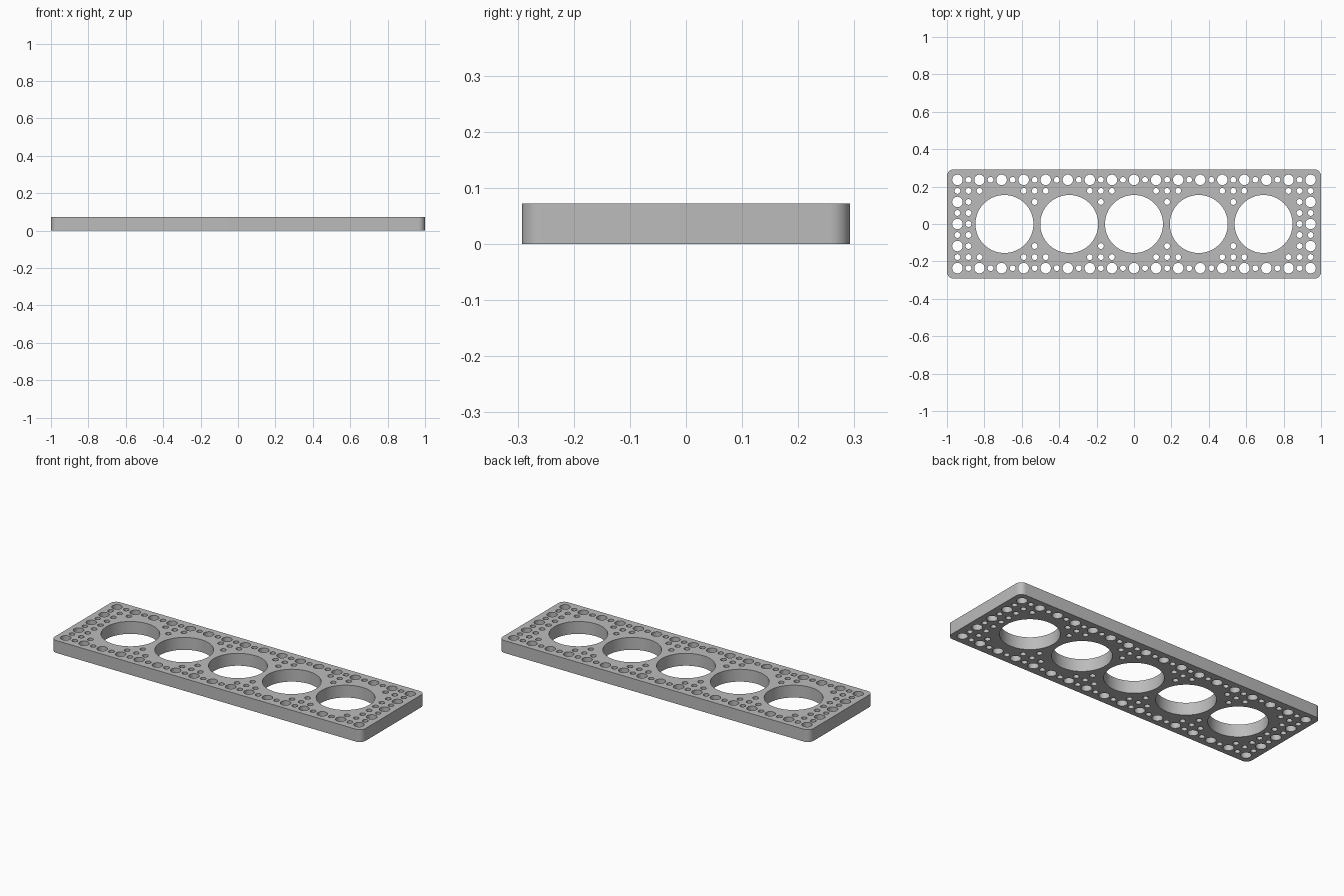
import bpy, bmesh
from math import sin, cos, pi, radians

cube = bpy.data.objects.get("Cube")
if cube:
    bpy.data.objects.remove(cube, do_unlink=True)

HALF_X, HALF_Y, HEIGHT, CORNER = 1.0, 0.292, 0.072, 0.036
PITCH = 0.059          # spacing of the hole grid
BIG_R, PEG_R, PIN_R = 0.155, 0.028, 0.0155

grey = bpy.data.materials.new("plain grey")
grey.use_nodes = True
colour = (0.5, 0.5, 0.5, 1)
grey.diffuse_color = colour
grey.node_tree.nodes["Principled BSDF"].inputs["Base Color"].default_value = colour


def arc(x, y, r, start, sweep, n):
    return [(x + r * cos(start + sweep * k / n), y + r * sin(start + sweep * k / n))
            for k in range(n + 1)]


def add_loop(bm, points):
    verts = [bm.verts.new((x, y, 0)) for x, y in points]
    for a, b in zip(verts, verts[1:] + verts[:1]):
        bm.edges.new((a, b))


def add_hole(bm, x, y, r, n):
    add_loop(bm, arc(x, y, r, 0, 2 * pi, n)[:-1])


bm = bmesh.new()

# Rounded rectangular outline
outline = []
for k, (sx, sy) in enumerate([(1, 1), (-1, 1), (-1, -1), (1, -1)]):
    outline += arc(sx * (HALF_X - CORNER), sy * (HALF_Y - CORNER), CORNER, k * pi / 2, pi / 2, 10)
add_loop(bm, outline)

# Five large round openings
for k in range(-2, 3):
    add_hole(bm, k * 0.3463, 0, BIG_R, 64)

# Border of alternating wide and narrow holes, with narrow holes between openings
for i in range(-16, 17):
    for j in range(-4, 5):
        col, row = abs(i), abs(j)
        border = col == 16 or row == 4
        narrow = (col == 15
                  or row == 3 and col in (2, 3, 4, 8, 9, 10, 14)
                  or row == 2 and col in (3, 9))
        if border and i % 2 == 0 and j % 2 == 0:
            add_hole(bm, i * PITCH, j * PITCH, PEG_R, 32)
        elif border or narrow:
            add_hole(bm, i * PITCH, j * PITCH, PIN_R, 24)

# Fill the perforated sheet and raise it into a solid plate
bmesh.ops.triangle_fill(bm, use_beauty=True, use_dissolve=False, edges=bm.edges[:])
raised = bmesh.ops.extrude_face_region(bm, geom=bm.faces[:], use_keep_orig=True)
top = [g for g in raised["geom"] if isinstance(g, bmesh.types.BMVert)]
bmesh.ops.translate(bm, verts=top, vec=(0, 0, HEIGHT))
bmesh.ops.recalc_face_normals(bm, faces=bm.faces[:])

mesh = bpy.data.meshes.new("perforated_plate")
bm.to_mesh(mesh)
bm.free()
mesh.materials.append(grey)
plate = bpy.data.objects.new("perforated_plate", mesh)
bpy.context.collection.objects.link(plate)

# Smooth hole walls and corners, crisp rims
bpy.ops.object.select_all(action="DESELECT")
plate.select_set(True)
bpy.context.view_layer.objects.active = plate
bpy.ops.object.shade_smooth_by_angle(angle=radians(30))
